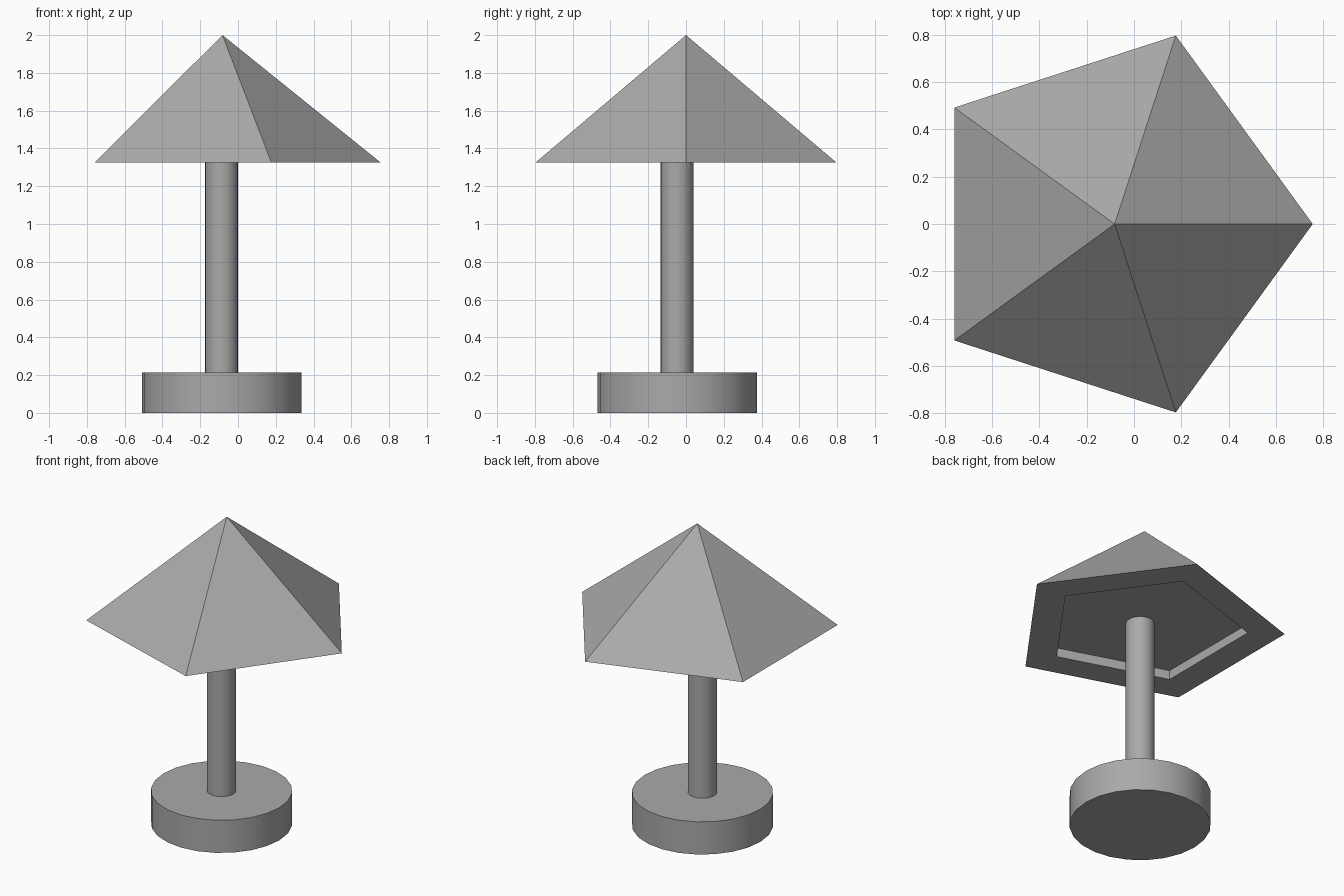
import bpy
import bmesh
from math import cos, sin, tau

cube = bpy.data.objects.get("Cube")
if cube:
    bpy.data.objects.remove(cube, do_unlink=True)

# One plain grey for the whole model
grey = bpy.data.materials.new("plain grey")
grey.use_nodes = True
color = (0.4, 0.4, 0.4, 1)
grey.diffuse_color = color
grey.node_tree.nodes["Principled BSDF"].inputs["Base Color"].default_value = color


def add_cylinder(name, radius, bottom, top, sides):
    """Upright round part sharing the stand's axis."""
    bpy.ops.mesh.primitive_cylinder_add(
        vertices=sides, radius=radius, depth=top - bottom,
        location=(-0.087, -0.047, (bottom + top) / 2))
    obj = bpy.context.object
    obj.name = name
    obj.data.materials.append(grey)
    bpy.ops.object.shade_smooth_by_angle()
    return obj


# Stand
RIM, CEILING, APEX = 1.325, 1.385, 2.0
add_cylinder("base", 0.422, 0, 0.215, 24)
add_cylinder("pole", 0.087, 0.215, CEILING, 24)

# Five-sided canopy with a shallow recess underneath
CENTRE_X, SIDES = -0.082, 5
bm = bmesh.new()


def ring(radius, z):
    return [bm.verts.new((CENTRE_X + radius * cos(tau * i / SIDES),
                          radius * sin(tau * i / SIDES), z))
            for i in range(SIDES)]


outer = ring(0.838, RIM)
inner = ring(0.617, RIM)
ceiling = ring(0.617, CEILING)
tip = bm.verts.new((CENTRE_X, 0, APEX))
for i in range(SIDES):
    j = (i + 1) % SIDES
    bm.faces.new((outer[i], outer[j], tip))
    bm.faces.new((outer[j], outer[i], inner[i], inner[j]))
    bm.faces.new((inner[j], inner[i], ceiling[i], ceiling[j]))
bm.faces.new(ceiling[::-1])
bmesh.ops.recalc_face_normals(bm, faces=bm.faces)
mesh = bpy.data.meshes.new("canopy")
bm.to_mesh(mesh)
bm.free()
mesh.materials.append(grey)
canopy = bpy.data.objects.new("canopy", mesh)
bpy.context.collection.objects.link(canopy)
